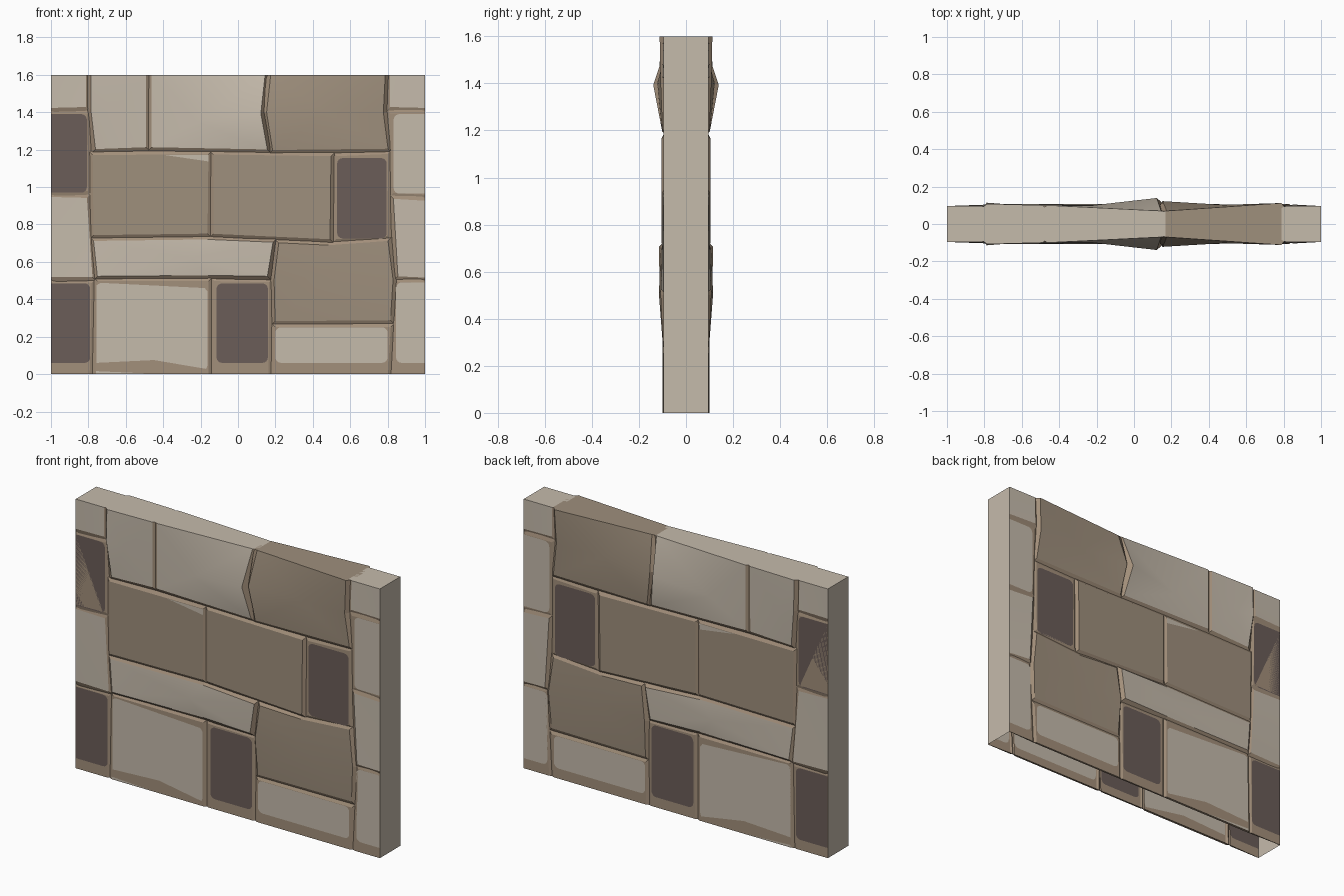
import bpy, bmesh, math

if "Cube" in bpy.data.objects:
    bpy.data.objects.remove(bpy.data.objects["Cube"])


def material(name, rgb):
    m = bpy.data.materials.new(name)
    m.diffuse_color = (*rgb, 1)
    m.use_nodes = True
    m.node_tree.nodes["Principled BSDF"].inputs["Base Color"].default_value = m.diffuse_color
    return m


MATS = [material("pale_stone", (0.560, 0.495, 0.410)),
        material("taupe_stone", (0.345, 0.276, 0.204)),
        material("dark_stone", (0.145, 0.110, 0.098)),
        material("mortar_tan", (0.365, 0.276, 0.196))]
PALE, TAUPE, DARK, TAN = range(4)


def clamp(v, m):
    return max(-m, min(m, v))


def finish(bm, name):
    """Turn the front half into an object mirrored to the back."""
    me = bpy.data.meshes.new(name)
    bm.to_mesh(me)
    bm.free()
    for m in MATS:
        me.materials.append(m)
    ob = bpy.data.objects.new(name, me)
    bpy.context.collection.objects.link(ob)
    mod = ob.modifiers.new("front_and_back", 'MIRROR')
    mod.use_axis = (False, True, False)


def rounded(x0, z0, x1, z1, r=0.03):
    """Outline of a painted panel; corners on the wall's ends stay square."""
    pts = []
    for cx, cz, a in ((x0, z0, 180), (x1, z0, 270), (x1, z1, 0), (x0, z1, 90)):
        if abs(cx) == 1:
            pts.append((cx * 0.9995, cz))
            continue
        ox = cx + (r if cx == x0 else -r)
        oz = cz + (r if cz == z0 else -r)
        for k in range(5):
            t = math.radians(a + k * 22.5)
            pts.append((ox + r * math.cos(t), oz + r * math.sin(t)))
    return pts


def stone(name, col, pts, panel=None, chips=(), centre=None):
    """Hollow stone shell from a counter-clockwise outline of (x, z, depth),
    chamfered into the joint; panel = painted outline cut into a tan face."""
    bm = bmesh.new()
    n = len(pts)
    cx, cz, cd = centre or [sum(p[i] for p in pts) / n for i in range(3)]
    base, rim, front = [], [], []
    for x, z, d in pts:
        dx = 0 if abs(x) == 1 else clamp((cx - x) * 0.2, 0.013)
        dz = 0 if z in (0, 1.6) else clamp((cz - z) * 0.15, 0.013)
        rd = d - 0.002 if abs(x) == 1 else min(0.086, d - 0.004)
        rx, rz = x - dx * 0.8, z - dz * 0.8     # rims overlap and close the joint
        base.append(bm.verts.new((rx, 0, rz)))
        rim.append(bm.verts.new((rx, -rd, rz)))
        front.append(bm.verts.new((x + dx, -d, z + dz)))
    for i in range(n):
        j = (i + 1) % n
        a, b = pts[i], pts[j]
        top = a[1] == b[1] == 1.6
        if top:                                  # wall top
            bm.faces.new((base[i], base[j], rim[j], rim[i])).material_index = col
        outer = abs(a[0]) == 1 and a[0] == b[0]
        f = bm.faces.new((rim[i], rim[j], front[j], front[i]))
        f.material_index = col if top else PALE if outer else TAN
    if panel:
        ring = [bm.verts.new((x, -cd, z)) for x, z in panel]
        inner = bm.faces.new(ring)
        inner.material_index = col
        edges = list(inner.edges) + [bm.edges.get((front[i], front[i - 1])) for i in range(n)]
        res = bmesh.ops.triangle_fill(bm, edges=edges, normal=(0, -1, 0))
        for f in res["geom"]:
            if isinstance(f, bmesh.types.BMFace):
                f.material_index = TAN
                f.normal_update()
                if f.normal.y > 0:
                    f.normal_flip()
    else:                                        # softly curved stone face
        mid = bm.verts.new((cx, -cd, cz))
        for i in range(n):
            f = bm.faces.new((front[i], front[(i + 1) % n], mid))
            f.material_index = col
            f.smooth = True
        for e in bm.edges:
            e.smooth = mid in e.verts
    for outline in chips:                        # pale chips on the face
        f = bm.faces.new([bm.verts.new((x, -cd - 0.0015, z)) for x, z in outline])
        f.material_index = PALE
    bmesh.ops.delete(bm, geom=[v for v in bm.verts if not v.link_faces], context='VERTS')
    finish(bm, name)


E = 0.096   # depth of the flush end stones

# flat end caps of the wall (the underside is open)
for name, x in (("left_end_cap", -1), ("right_end_cap", 1)):
    bm = bmesh.new()
    quad = [bm.verts.new((x, y, z)) for y, z in ((-E, 0), (0, 0), (0, 1.6), (-E, 1.6))]
    bm.faces.new(quad if x > 0 else quad[::-1])
    finish(bm, name)

# left end column
stone("left_stone_1", DARK, [(-1, 0, E), (-.78, 0, E), (-.77, .50, E), (-1, .502, E)],
      rounded(-1, .06, -.79, .485))
stone("left_stone_2", PALE, [(-1, .505, E), (-.765, .505, .104), (-.795, .955, E), (-1, .96, E)])
stone("left_stone_3", DARK, [(-1, .96, E), (-.79, .965, E), (-.795, 1.405, E), (-1, 1.405, E)],
      rounded(-1, .97, -.808, 1.39))
stone("left_stone_4", PALE, [(-1, 1.41, E), (-.80, 1.415, .1), (-.80, 1.6, E), (-1, 1.6, E)])

# right end column
stone("right_stone_1", PALE, [(.82, 0, E), (1, 0, E), (1, .50, E), (.845, .505, E)],
      rounded(.845, .06, 1, .49))
stone("right_stone_2", PALE, [(.842, .51, .104), (1, .503, E), (1, .94, E), (.818, .95, .1)])
stone("right_stone_3", PALE, [(.818, .955, E), (1, .945, E), (1, 1.405, E), (.802, 1.405, E)],
      rounded(.832, .965, 1, 1.39))
stone("right_stone_4", PALE, [(.80, 1.415, .1), (1, 1.41, E), (1, 1.6, E), (.80, 1.6, E)])

# bottom course; the first stone's painted face has a ragged lower edge
stone("bottom_stone_1", PALE, [(-.775, 0, .1), (-.145, 0, .1), (-.145, .51, .1), (-.765, .51, .1)],
      [(-.757, .06), (-.45, .075), (-.17, .028), (-.162, .05), (-.162, .44), (-.178, .46),
       (-.735, .488), (-.757, .475)],
      chips=[[(-.76, .002), (-.45, .002), (-.76, .016)]])
stone("bottom_stone_2", DARK, [(-.14, 0, E), (.175, 0, E), (.18, .505, E), (-.14, .51, E)],
      rounded(-.115, .06, .16, .485))
stone("bottom_stone_3", PALE, [(.18, 0, .098), (.815, 0, .098), (.83, .265, .098), (.185, .265, .098)],
      rounded(.2, .06, .8, .25))

# second course
stone("second_stone_1", PALE, [(-.765, .51, .108), (-.15, .515, .1), (.17, .51, .112),
                               (.20, .718, .115), (-.15, .733, .1), (-.785, .725, .1)])
stone("second_stone_2", TAUPE, [(.185, .27, .098), (.828, .275, .098), (.842, .5, .108),
                                (.815, .725, .1), (.48, .702, .1), (.205, .715, .108), (.18, .5, .115)])

# third course
stone("third_stone_1", TAUPE, [(-.785, .73, .1), (-.15, .738, .1), (-.145, 1.187, .1), (-.79, 1.185, .1)],
      chips=[[(-.39, 1.171), (-.158, 1.137), (-.158, 1.171)]])
stone("third_stone_2", TAUPE, [(-.145, .737, .1), (.505, .708, .104), (.51, 1.178, .104), (-.145, 1.187, .1)])
stone("third_stone_3", DARK, [(.51, .708, E), (.812, .728, E), (.815, 1.19, E), (.515, 1.178, E)],
      rounded(.53, .725, .795, 1.155))

# top course
stone("top_stone_1", PALE, [(-.775, 1.19, .1), (-.48, 1.2, .1), (-.478, 1.6, .1),
                            (-.80, 1.6, .108), (-.80, 1.42, .114)])
stone("top_stone_2", PALE, [(-.476, 1.2, .1), (.17, 1.188, .102), (.135, 1.4, .139),
                            (.158, 1.6, .07), (-.476, 1.6, .1)], centre=(-.22, 1.35, .1))
stone("top_stone_3", TAUPE, [(.172, 1.185, .102), (.815, 1.192, .1), (.79, 1.4, .108),
                             (.80, 1.6, .112), (.162, 1.6, .07), (.14, 1.4, .122)])
